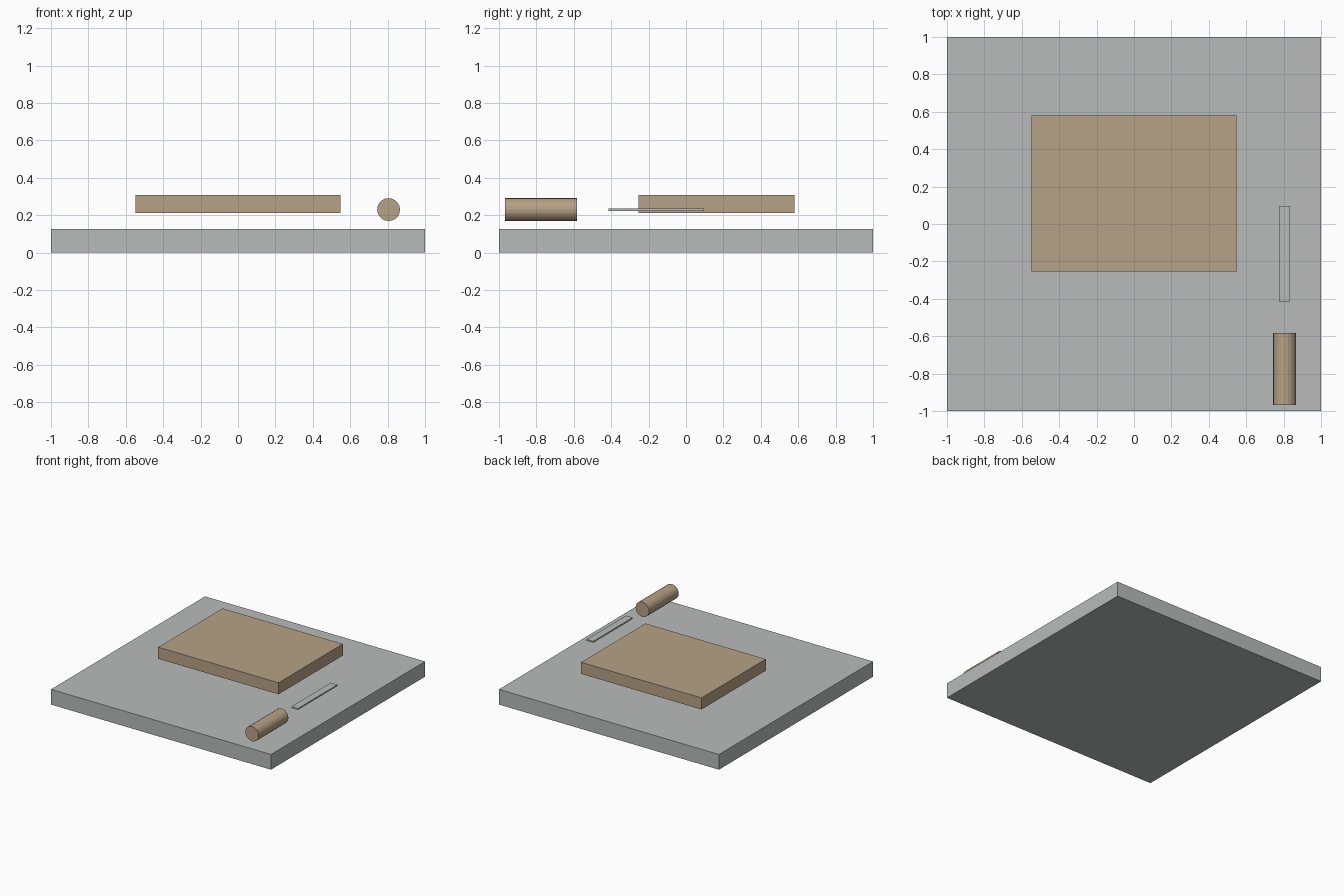
import bpy
import math

if "Cube" in bpy.data.objects:
    bpy.data.objects.remove(bpy.data.objects["Cube"])


def material(name, rgb):
    m = bpy.data.materials.new(name)
    m.diffuse_color = (*rgb, 1.0)
    m.use_nodes = True
    m.node_tree.nodes["Principled BSDF"].inputs["Base Color"].default_value = m.diffuse_color
    return m


GREY = material("light grey", (0.48, 0.50, 0.49))
TAN = material("tan", (0.47, 0.36, 0.24))


def box(name, x, y, z, mat):
    """Box spanning the given (min, max) ranges."""
    spans = (x, y, z)
    bpy.ops.mesh.primitive_cube_add(size=1, location=[(a + b) / 2 for a, b in spans])
    ob = bpy.context.object
    ob.name = name
    ob.scale = [b - a for a, b in spans]
    bpy.ops.object.transform_apply(location=False, rotation=False, scale=True)
    ob.data.materials.append(mat)
    return ob


# Square base slab
box("base_slab", (-1, 1), (-1, 1), (0, 0.125), GREY)

# Raised board floating above the base
box("board", (-0.547, 0.547), (-0.255, 0.58), (0.213, 0.308), TAN)

# Thin strip in line with the handle
box("blade", (0.775, 0.835), (-0.415, 0.097), (0.223, 0.235), GREY)

# Round handle lying along y
bpy.ops.mesh.primitive_cylinder_add(vertices=20, radius=0.061, depth=0.385,
                                    location=(0.805, -0.775, 0.23),
                                    rotation=(math.pi / 2, 0, 0))
handle = bpy.context.object
handle.name = "handle"
handle.data.materials.append(TAN)
